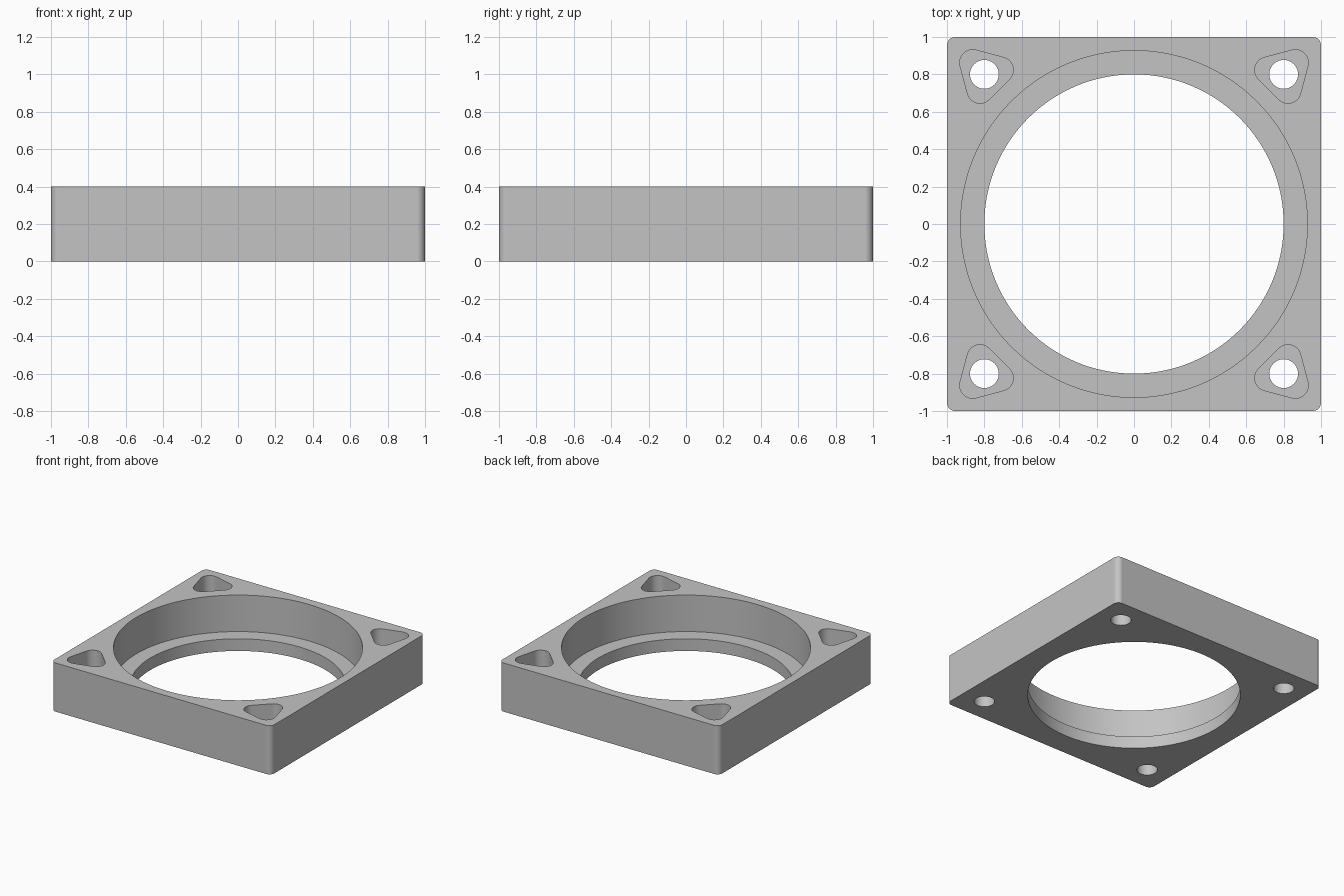
import bpy, bmesh
from math import pi, cos, sin

HEIGHT, FLOOR = 0.4, 0.1

if "Cube" in bpy.data.objects:
    bpy.data.objects.remove(bpy.data.objects["Cube"], do_unlink=True)

grey = bpy.data.materials.new("plain grey")
grey.use_nodes = True
colour = (0.55, 0.55, 0.55, 1)
grey.diffuse_color = colour
grey.node_tree.nodes["Principled BSDF"].inputs["Base Color"].default_value = colour


def circle(cx, cy, r, n):
    return [(cx + r * cos(2 * pi * i / n), cy + r * sin(2 * pi * i / n)) for i in range(n)]


def rounded_polygon(cx, cy, sides, reach, r, start, steps=10):
    """Outline of a regular polygon with an arc of radius r around each corner."""
    points = []
    for k in range(sides):
        a = start + 2 * pi * k / sides
        for i in range(steps + 1):
            b = a + (i / steps - 0.5) * 2 * pi / sides
            points.append((cx + reach * cos(a) + r * cos(b), cy + reach * sin(a) + r * sin(b)))
    return points


def prism(name, outline, z0, z1):
    bm = bmesh.new()
    base = bm.faces.new([bm.verts.new((x, y, z0)) for x, y in outline])
    top = bmesh.ops.extrude_face_region(bm, geom=[base])["geom"]
    bmesh.ops.translate(bm, vec=(0, 0, z1 - z0),
                        verts=[v for v in top if isinstance(v, bmesh.types.BMVert)])
    bmesh.ops.recalc_face_normals(bm, faces=bm.faces)
    mesh = bpy.data.meshes.new(name)
    bm.to_mesh(mesh)
    bm.free()
    mesh.materials.append(grey)
    obj = bpy.data.objects.new(name, mesh)
    bpy.context.collection.objects.link(obj)
    return obj


# Square block with rounded upright edges
EDGE = 0.045
frame = prism("square_frame",
              rounded_polygon(0, 0, 4, (1 - EDGE) * 2 ** 0.5, EDGE, pi / 4), 0, HEIGHT)

# Stepped central opening
cutters = [
    prism("wide_bore_cutter", circle(0, 0, 0.927, 128), FLOOR, HEIGHT + 0.1),
    prism("through_bore_cutter", circle(0, 0, 0.8, 128), -0.1, HEIGHT + 0.1),
]

# Corner screw holes under rounded triangular pockets
for k in range(4):
    a = pi / 4 + k * pi / 2
    x, y = 0.8 * 2 ** 0.5 * cos(a), 0.8 * 2 ** 0.5 * sin(a)
    cutters.append(prism("pocket_cutter", rounded_polygon(x, y, 3, 0.089, 0.069, a),
                         FLOOR, HEIGHT + 0.1))
    cutters.append(prism("screw_hole_cutter", circle(x, y, 0.077, 40), -0.1, HEIGHT + 0.1))

bpy.ops.object.select_all(action="DESELECT")
frame.select_set(True)
bpy.context.view_layer.objects.active = frame
for cutter in cutters:
    cutter.hide_render = True
    cut = frame.modifiers.new("cut", "BOOLEAN")
    cut.operation = "DIFFERENCE"
    cut.solver = "EXACT"
    cut.object = cutter
    bpy.ops.object.modifier_apply(modifier=cut.name)
    bpy.data.objects.remove(cutter, do_unlink=True)

# Smooth curved walls, crisp rims and flat sides
bpy.ops.object.shade_smooth_by_angle(angle=pi / 6)
flat = frame.modifiers.new("flat_sides", "WEIGHTED_NORMAL")
flat.keep_sharp = True
